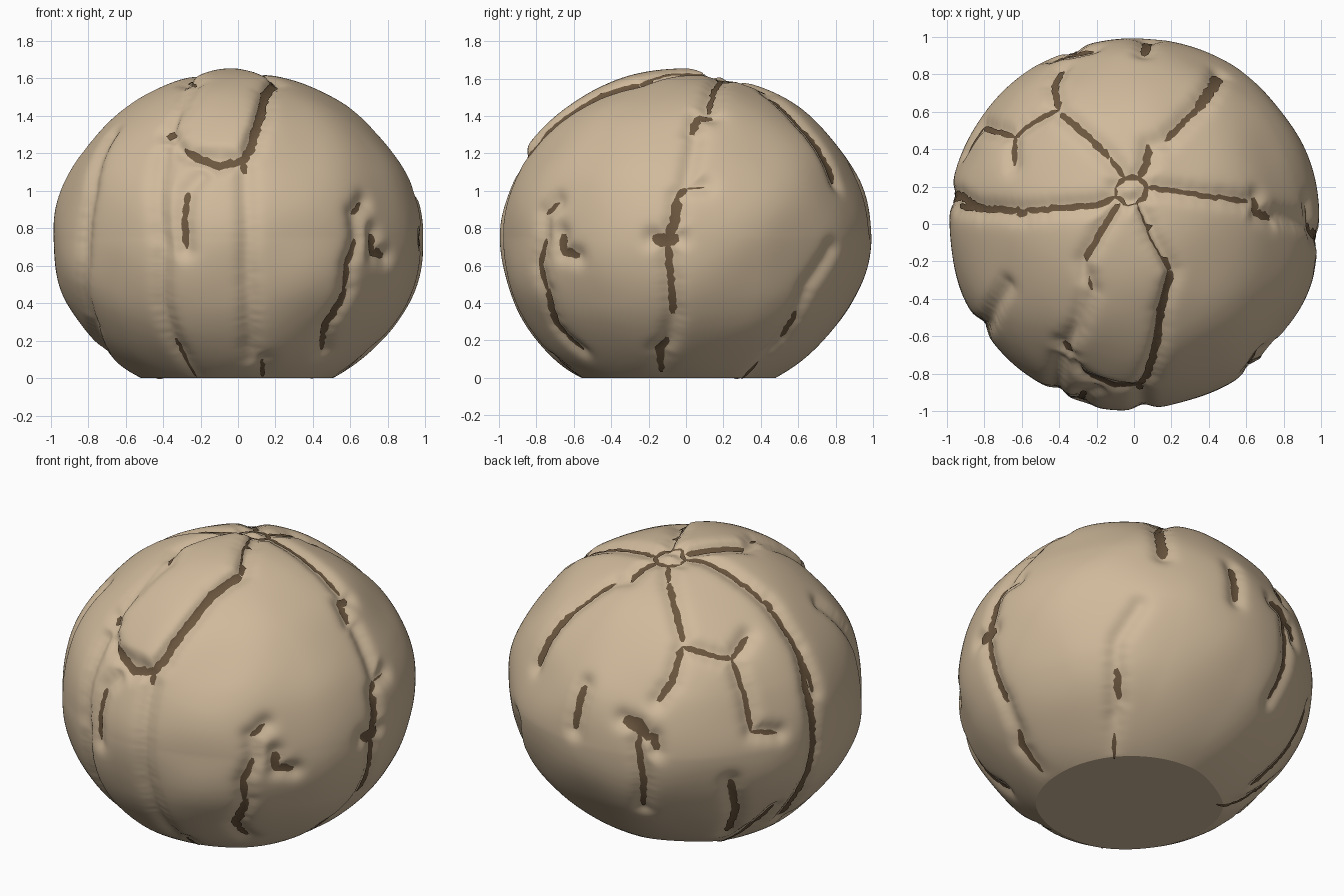
import bpy, bmesh, math, random
from mathutils import Vector, noise, kdtree
from mathutils.bvhtree import BVHTree

random.seed(4)
default = bpy.data.objects.get("Cube")
if default:
    bpy.data.objects.remove(default, do_unlink=True)


def material(name, rgb):
    mat = bpy.data.materials.new(name)
    mat.use_nodes = True
    mat.diffuse_color = (*rgb, 1)
    bsdf = mat.node_tree.nodes["Principled BSDF"]
    bsdf.inputs["Base Color"].default_value = (*rgb, 1)
    bsdf.inputs["Roughness"].default_value = 0.9
    return mat


def make_object(bm, name, mat):
    # Smooth everywhere except the many-sided flat base
    for f in bm.faces:
        f.smooth = len(f.verts) < 5
    mesh = bpy.data.meshes.new(name)
    bm.to_mesh(mesh)
    bm.free()
    mesh.materials.append(mat)
    bpy.context.collection.objects.link(bpy.data.objects.new(name, mesh))


# Outline of the raised front plate, seen from above, counter-clockwise
PLATE = [Vector(p) for p in ((-0.08, 0.13), (-0.27, -0.2), (-0.36, -0.68), (-0.28, -0.82),
                             (0.03, -0.88), (0.1, -0.73), (0.2, -0.25), (0.03, 0.13))]


def plate_height(p):
    """Smooth rise from the edge of the convex outline inwards."""
    depth = min((b - a).normalized().cross(p - a) for a, b in zip(PLATE, PLATE[1:] + PLATE[:1]))
    t = max(0, min(1, depth / 0.05))
    return 0.026 * t * t * (3 - 2 * t)


# Body: ellipsoid cut flat at the base, slimmer shoulders, gently uneven
MIDDLE = Vector((0, 0, 0.75))
body = bmesh.new()
bmesh.ops.create_icosphere(body, subdivisions=7, radius=1)
for v in body.verts:
    unit = v.co.copy()
    lump = 0.991 + 0.018 * noise.noise(unit * 2.5)
    slim = 1 - 0.06 * unit.z ** 2 * (1 - unit.z ** 2) if unit.z > 0 else 1
    v.co = Vector((unit.x * slim, unit.y * slim, unit.z * 0.885)) * lump + MIDDLE
    if unit.z < 0:
        v.co.y += 0.05 * unit.z
    else:
        v.co += unit * plate_height(v.co.xy)
bmesh.ops.bisect_plane(body, geom=body.verts[:] + body.edges[:] + body.faces[:],
                       plane_co=(0, 0, 0), plane_no=(0, 0, 1), clear_inner=True)
bmesh.ops.holes_fill(body, edges=[e for e in body.edges if e.is_boundary])
surface = BVHTree.FromBMesh(body)


# Directions along which crack paths are projected onto the body
def projector(azimuth, elevation, height=0.0):
    a, e = math.radians(azimuth), math.radians(elevation)
    out = Vector((math.cos(a) * math.cos(e), math.sin(a) * math.cos(e), math.sin(e)))
    right = Vector((-math.sin(a), math.cos(a), 0))
    return right, out.cross(right), out, Vector((0, 0, height))


FRONT = projector(-90, 0)
SIDE = projector(0, 0)
TOP = projector(-90, 90)
REAR = projector(125, 25, 0.82)
UNDER = projector(50, -30, 0.82)
cracks = []


def crack(side, width, *points):
    """Trace a path over the body; zero width makes a plain crease."""
    right, up, out, centre = side
    hits = []
    for u, v in points:
        p = centre + right * u + up * v
        hit = surface.ray_cast(p + out * 4, -out)[0]
        hits.append(hit or surface.find_nearest(p)[0])
    path = []
    for a, b in zip(hits, hits[1:]):
        steps = max(1, round((b - a).length / 0.022))
        for i in range(steps):
            wobble = noise.noise_vector((a + b) * 3 + Vector((i, 0, 0))) * 0.006
            path.append(surface.find_nearest(a.lerp(b, i / steps) + wobble)[0])
    path.append(hits[-1])
    cracks.append((path, width))


# Seams radiating from the crown
crack(TOP, 0.012, (-0.1, 0.2), (-0.05, 0.25), (0.03, 0.25), (0.07, 0.2),
      (0.05, 0.14), (-0.03, 0.11), (-0.1, 0.15), (-0.1, 0.2))
crack(TOP, 0.012, (0.07, 0.2), (0.4, 0.15), (0.62, 0.12))
crack(TOP, 0.024, (0.65, 0.14), (0.66, 0.06), (0.74, 0.03))
crack(TOP, 0.02, (0.03, 0.25), (0.07, 0.33), (0.08, 0.43))
crack(TOP, 0, (0.08, 0.43), (0.17, 0.45))
crack(TOP, 0.014, (0.17, 0.45), (0.35, 0.63))
crack(TOP, 0.03, (0.34, 0.62), (0.4, 0.7), (0.46, 0.8))
crack(TOP, 0.012, (-0.05, 0.25), (-0.13, 0.36))
crack(TOP, 0.016, (-0.13, 0.36), (-0.4, 0.6))
crack(TOP, 0.014, (-0.1, 0.15), (-0.2, 0.1), (-0.6, 0.07))
crack(TOP, 0.026, (-0.58, 0.06), (-0.64, 0.06))
crack(TOP, 0.018, (-0.6, 0.07), (-0.8, 0.08), (-0.95, 0.1))
crack(TOP, 0.014, (-0.08, 0.12), (-0.27, -0.2))
crack(TOP, 0.01, (-0.25, -0.28), (-0.23, -0.36))
crack(TOP, 0, (-0.27, -0.2), (-0.23, -0.35), (-0.3, -0.55), (-0.37, -0.66))
crack(TOP, 0.03, (-0.38, -0.64), (-0.34, -0.69))
crack(TOP, 0.014, (0.02, 0.13), (0.1, -0.08), (0.2, -0.25))
crack(TOP, 0.022, (0.2, -0.25), (0.14, -0.46), (0.13, -0.6), (0.08, -0.78))

# Front cracks and creases
crack(FRONT, 0.02, (-0.3, 1.22), (-0.2, 1.17), (-0.1, 1.14), (0.02, 1.16),
      (0.07, 1.23), (0.09, 1.32))
crack(FRONT, 0.02, (0.02, 1.17), (0.04, 1.1))
crack(FRONT, 0.016, (-0.27, 1), (-0.29, 0.85), (-0.28, 0.69))
crack(FRONT, 0.026, (0.72, 0.77), (0.73, 0.67), (0.79, 0.65))
crack(FRONT, 0.012, (-0.34, 0.2), (-0.22, 0.01))
crack(FRONT, 0.018, (0.13, 0.09), (0.13, 0.01))
crack(FRONT, 0, (-0.2, 1.08), (-0.27, 1))
crack(FRONT, 0, (-0.4, 1.2), (-0.4, 0.7), (-0.4, 0.38), (-0.34, 0.2))
crack(FRONT, 0, (0.04, 1.1), (0.05, 0.6), (0.07, 0.1))
crack(FRONT, 0, (-0.68, 1.3), (-0.78, 1), (-0.82, 0.63), (-0.78, 0.3), (-0.7, 0.12))

# Cracks on the +x side
crack(SIDE, 0.016, (-0.76, 0.75), (-0.79, 0.6), (-0.75, 0.45))
crack(SIDE, 0.026, (-0.75, 0.47), (-0.7, 0.28), (-0.65, 0.22))
crack(SIDE, 0.016, (-0.66, 0.23), (-0.56, 0.14))
crack(SIDE, 0.014, (-0.69, 0.94), (-0.76, 0.88))
crack(SIDE, 0, (-0.76, 0.88), (-0.76, 0.75))
crack(SIDE, 0.006, (0.1, 1.03), (0, 1.02))
crack(SIDE, 0.022, (0, 1.02), (-0.05, 0.97))
crack(SIDE, 0.026, (-0.05, 0.97), (-0.06, 0.85), (-0.1, 0.72))
crack(SIDE, 0.018, (-0.1, 0.72), (-0.08, 0.5), (-0.07, 0.33))
crack(SIDE, 0.04, (-0.18, 0.75), (-0.1, 0.73), (-0.04, 0.75))
crack(SIDE, 0, (-0.07, 0.33), (-0.1, 0.2))
crack(SIDE, 0.022, (-0.1, 0.2), (-0.14, 0.15), (-0.13, 0.03))
crack(SIDE, 0, (0.05, 1.28), (0, 1.02))

# Cracks on the back and the -x side
crack(REAR, 0.014, (-0.02, 0.15), (0.14, 0.1), (0.26, 0.08), (0.35, 0.21))
crack(REAR, 0.012, (0.26, 0.08), (0.34, -0.16), (0.37, -0.33))
crack(REAR, 0.01, (0.37, -0.33), (0.52, -0.34))
crack(REAR, 0.018, (-0.02, 0.15), (-0.08, -0.05), (-0.16, -0.16))
crack(REAR, 0.045, (-0.35, -0.26), (-0.27, -0.3), (-0.22, -0.36))
crack(REAR, 0.028, (-0.24, -0.36), (-0.18, -0.37), (-0.17, -0.44))
crack(REAR, 0.016, (-0.26, -0.34), (-0.27, -0.42), (-0.24, -0.6), (-0.24, -0.76))
crack(REAR, 0.026, (0.63, 0.14), (0.68, -0.1), (0.72, -0.39), (0.65, -0.64), (0.53, -0.81))
crack(REAR, 0.022, (0.25, -0.61), (0.28, -0.78), (0.23, -0.9))
crack(REAR, 0.022, (-0.57, -0.07), (-0.63, -0.32))
crack(UNDER, 0, (0.03, 0.38), (-0.1, 0.18), (-0.11, -0.47))
crack(UNDER, 0.02, (-0.1, 0.02), (-0.09, -0.16))
crack(UNDER, 0.016, (-0.11, -0.34), (-0.11, -0.48))
crack(UNDER, 0.016, (0.78, -0.61), (0.46, -0.73))

# Sink soft grooves into the body along every path
samples = [p for path, _ in cracks for p in path]
tree = kdtree.KDTree(len(samples))
for i, p in enumerate(samples):
    tree.insert(p, i)
tree.balance()
for v in body.verts:
    if v.co.z > 0.01:
        d = tree.find(v.co)[2]
        fade = min(1, v.co.z / 0.15)
        v.co += (MIDDLE - v.co).normalized() * 0.03 * fade * math.exp(-(d / 0.055) ** 2)
body.normal_update()
surface = BVHTree.FromBMesh(body)

# Dark ribbons of uneven width lying in the grooves
ribbons = bmesh.new()
for path, width in cracks:
    if not width:
        continue
    rows = []
    for i, p in enumerate(path):
        along = path[min(i + 1, len(path) - 1)] - path[max(i - 1, 0)]
        across = along.cross(p - MIDDLE).normalized()
        taper = min(1, 0.35 + 0.4 * min(i, len(path) - 1 - i))
        row = []
        for s in (-1, 0, 1):
            half = width * taper * random.uniform(0.5, 1)
            spot, normal, _, _ = surface.find_nearest(p + across * s * half)
            row.append(ribbons.verts.new(spot + normal * 0.005))
        rows.append(row)
    for a, b in zip(rows, rows[1:]):
        for k in (0, 1):
            ribbons.faces.new((a[k], b[k], b[k + 1], a[k + 1]))
ribbons.normal_update()
for f in ribbons.faces:
    if f.normal.dot(f.calc_center_median() - MIDDLE) < 0:
        f.normal_flip()

make_object(body, "body", material("tan crust", (0.63, 0.49, 0.33)))
make_object(ribbons, "cracks", material("dark brown crack", (0.15, 0.095, 0.05)))
